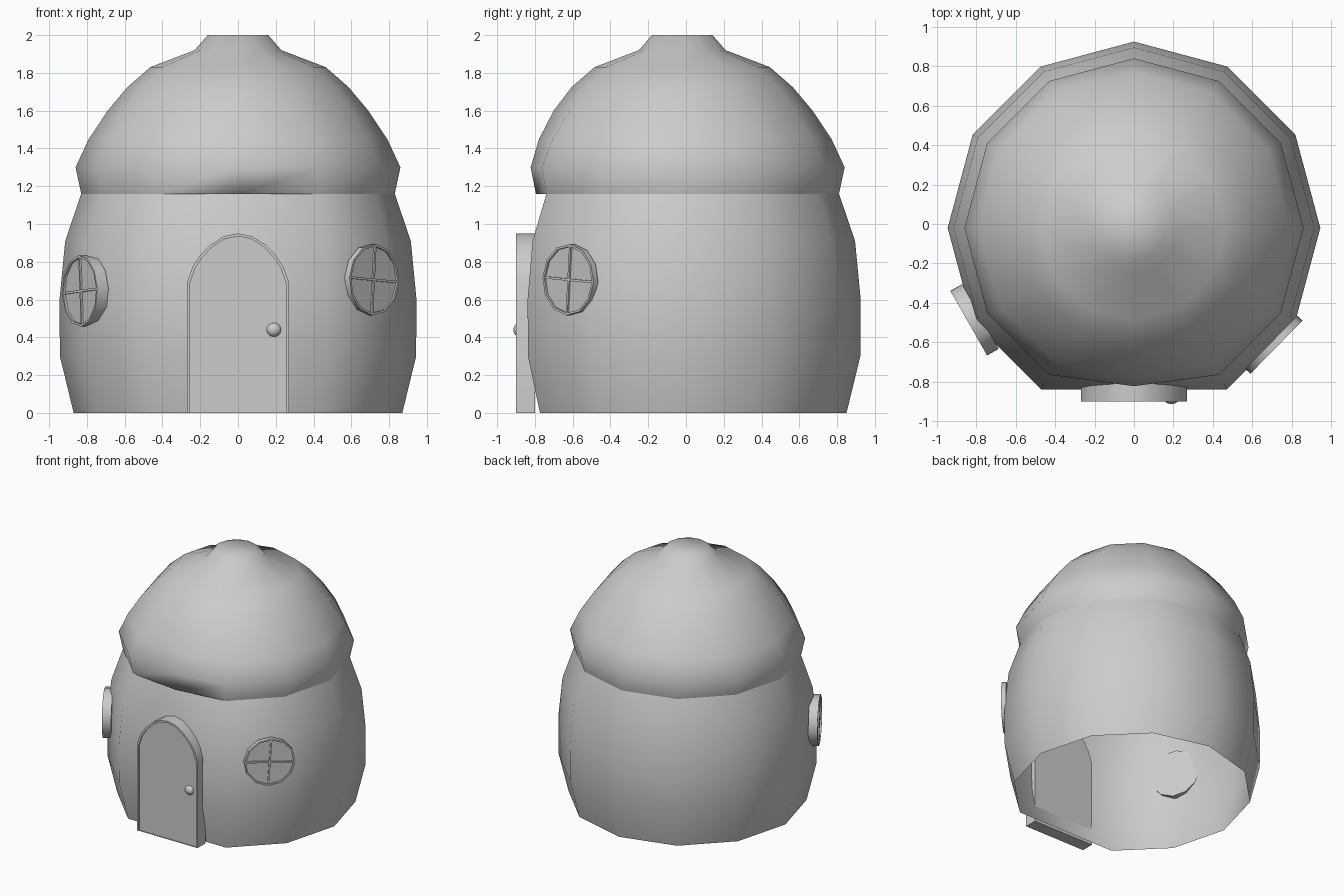
import bpy, bmesh, math
from mathutils import Vector, Matrix

if "Cube" in bpy.data.objects:
    bpy.data.objects.remove(bpy.data.objects["Cube"])


def finish(bm, name, angle=35, matrix=None):
    bmesh.ops.remove_doubles(bm, verts=bm.verts, dist=0.0005)
    bmesh.ops.recalc_face_normals(bm, faces=bm.faces)
    if matrix is not None:
        bm.transform(matrix)
    me = bpy.data.meshes.new(name)
    bm.to_mesh(me)
    bm.free()
    for p in me.polygons:
        p.use_smooth = True
    me.set_sharp_from_angle(angle=math.radians(angle))
    ob = bpy.data.objects.new(name, me)
    bpy.context.collection.objects.link(ob)
    return ob


def lathe(name, profile, centre=(0, 0), angle=35, matrix=None, n=12):
    """Profile rows: radius, z, flatten (1 pulls the front corner onto its chord)."""
    bm = bmesh.new()
    rings = []
    for r, z, flat in profile:
        ring = []
        for k in range(n):
            a = 2 * math.pi * k / n
            x, y = r * math.cos(a), r * math.sin(a)
            if k == n * 3 // 4:
                y *= 1 - flat * (1 - math.cos(2 * math.pi / n))
            ring.append(bm.verts.new((x + centre[0], y + centre[1], z)))
        rings.append(ring)
    for a, b in zip(rings, rings[1:]):
        for k in range(n):
            j = (k + 1) % n
            bm.faces.new((a[k], a[j], b[j], b[k]))
    return finish(bm, name, angle, matrix)


# Hut wall: open-bottomed barrel with a flat front
lathe("hut_wall", [(0.87, 0, 1), (0.943, 0.3, 1), (0.945, 0.6, 1),
                   (0.915, 0.91, 1), (0.83, 1.16, 1)], (0, -0.02), 80)

# Domed roof with small raised tip
lathe("roof", [(0.83, 1.16, 1), (0.83, 1.16, 0.5), (0.86, 1.3, 0.5),
               (0.79, 1.45, 0.3), (0.69, 1.6, 0.1), (0.585, 1.725, 0),
               (0.465, 1.83, 0), (0.23, 1.92, 0), (0.16, 2.0, 0),
               (0, 2.0, 0)], (0, -0.02), 80)


# Arched door: raised thin frame with a slightly recessed panel
def arch(inset):
    half = [(0.27, 0), (0.27, 0.69), (0.24, 0.775), (0.2, 0.835),
            (0.145, 0.89), (0.075, 0.935)]
    s = (0.27 - inset) / 0.27
    pts = [(x * s, z if z < 0.1 else z - inset * (z - 0.5) / 0.45) for x, z in half]
    return pts + [(0, 0.95 - inset)] + [(-x, z) for x, z in reversed(pts)]


bm = bmesh.new()
layers = [(0, -0.8), (0, -0.9), (0.015, -0.9), (0.015, -0.888)]
loops = [[bm.verts.new((x, y, z)) for x, z in arch(i)] for i, y in layers]
for a, b in zip(loops, loops[1:]):
    for k in range(len(a)):
        j = (k + 1) % len(a)
        bm.faces.new((a[k], a[j], b[j], b[k]))
bm.faces.new(loops[0])
bm.faces.new(loops[-1])
finish(bm, "door")

# Door knob
bm = bmesh.new()
bmesh.ops.create_uvsphere(bm, u_segments=12, v_segments=8, radius=1)
finish(bm, "door_knob", 60, Matrix.Translation((0.19, -0.88, 0.44))
       @ Matrix.Diagonal((0.041, 0.034, 0.038, 1)))


# Round windows with crossed bars
def window(side, centre, normal, depth, roll):
    n = Vector(normal).normalized()
    up = Vector((0, 0, 1))
    m = Matrix((up.cross(n), up, n)).transposed().to_4x4()
    m = Matrix.Translation(centre) @ m @ Matrix.Rotation(math.radians(roll), 4, 'Z')
    R, w = 0.189, 0.012
    lathe(side + "_window", [(0, -depth, 0), (R, -depth, 0), (R, 0, 0), (R - w, 0, 0),
                             (R - w, -w, 0), (0, -w, 0)], matrix=m)
    bm = bmesh.new()
    for sx, sy in ((2 * R - 2 * w, w), (w, 2 * R - 2 * w)):
        bmesh.ops.create_cube(bm, size=1, matrix=Matrix.Translation((0, 0, -0.008))
                              @ Matrix.Diagonal((sx, sy, 0.012, 1)))
    finish(bm, side + "_window_bars", matrix=m)


window("right", (0.722, -0.625, 0.705), (0.714, -0.7, 0), 0.036, -4)
window("left", (-0.838, -0.503, 0.645), (-0.87, -0.495, 0), 0.068, 4)
